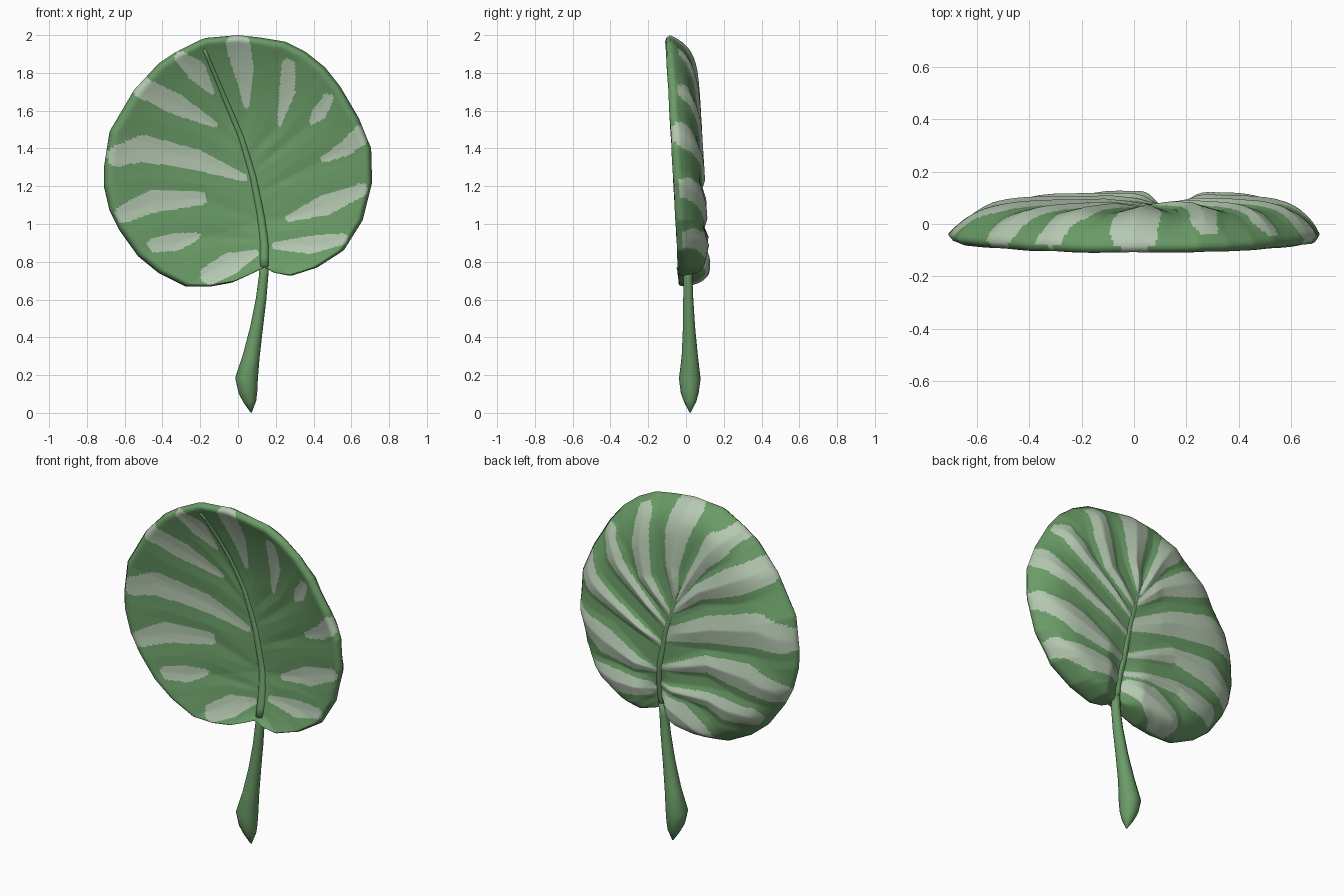
import bpy, bmesh, math
from mathutils import Vector as V

if "Cube" in bpy.data.objects:
    bpy.data.objects.remove(bpy.data.objects["Cube"])


def material(name, rgb):
    m = bpy.data.materials.new(name)
    m.diffuse_color = (*rgb, 1)
    m.use_nodes = True
    m.node_tree.nodes["Principled BSDF"].inputs["Base Color"].default_value = m.diffuse_color
    return m


GREEN = material("leaf green", (0.145, 0.33, 0.135))
PALE = material("pale stripe", (0.46, 0.58, 0.44))


def along(pts, u):
    """Point at fraction u of the length of a polyline."""
    d = [(pts[i + 1] - pts[i]).length for i in range(len(pts) - 1)]
    r = max(0, min(1, u)) * sum(d)
    for i, l in enumerate(d):
        if r <= l or i == len(d) - 1:
            return pts[i].lerp(pts[i + 1], min(1, r / l))
        r -= l


def pts(flat):
    return [V(p) for p in flat]


# outline halves from the notch to the tip, and midrib, all as (x, z)
LEFT = pts([(.14, .77), (.08, .74), (-.03, .69), (-.15, .668), (-.28, .67), (-.42, .74),
            (-.53, .83), (-.63, .97), (-.68, 1.07), (-.71, 1.2), (-.71, 1.3), (-.68, 1.49),
            (-.55, 1.71), (-.42, 1.85), (-.33, 1.91), (-.2, 1.975)])
RIGHT = pts([(.14, .77), (.19, .742), (.28, .725), (.42, .77), (.56, .86), (.66, 1.02),
             (.71, 1.22), (.705, 1.4), (.64, 1.56), (.54, 1.73), (.46, 1.83), (.36, 1.91),
             (.25, 1.965), (.12, 1.987), (0, 2.0), (-.17, 1.985), (-.2, 1.975)])
RIB = pts([(.14, .77), (.14, .9), (.12, 1.05), (.08, 1.25), (.02, 1.45), (0, 1.5)])

# stripes: centre line from rim inward as (x, z, half width), then root on the midrib
STRIPES = [
    ([(.0, 1.95, .065), (.03, 1.82, .055), (.045, 1.63, .015)], (.02, 1.45)),
    ([(.265, 1.84, .035), (.26, 1.7, .042), (.22, 1.53, .012)], (.06, 1.36)),
    ([(.475, 1.66, .03), (.43, 1.59, .04), (.39, 1.54, .015)], (.08, 1.28)),
    ([(.65, 1.47, .05), (.57, 1.4, .04), (.46, 1.345, .02)], (.1, 1.16)),
    ([(.65, 1.18, .035), (.46, 1.1, .055), (.27, 1.03, .018)], (.14, 1.0)),
    ([(.55, .92, .03), (.38, .89, .048), (.2, .885, .02)], (.15, .88)),
    ([(-.30, 1.88, .035), (-.22, 1.81, .055), (-.14, 1.7, .015)], (0, 1.46)),
    ([(-.50, 1.72, .055), (-.32, 1.63, .055), (-.13, 1.53, .018)], (.03, 1.38)),
    ([(-.64, 1.36, .055), (-.5, 1.4, .07), (-.22, 1.34, .055), (.03, 1.245, .02)], (.08, 1.2)),
    ([(-.61, 1.05, .045), (-.45, 1.12, .06), (-.2, 1.135, .035)], (.1, 1.03)),
    ([(-.44, .89, .04), (-.32, .905, .045), (-.22, .935, .02)], (.12, .92)),
    ([(-.15, .73, .05), (-.04, .79, .06), (.09, .845, .02)], (.13, .84)),
]


def back_stripe(line, root):
    """Wider stripe on the back: runs on towards the rim and the midrib."""
    a, b = V(line[0][:2]), V(line[1][:2])
    out = a + (a - b).normalized() * .03
    wide = [(x, z, max(w * 1.4, .043)) for x, z, w in line]
    return [(*out, .055)] + wide + [(*root, .014)]


FRONT_LINES = [s[0] for s in STRIPES]
BACK_LINES = [back_stripe(*s) for s in STRIPES]


def nearest(x, z, lines):
    """Smallest distance to a stripe centre line, in units of its half width."""
    best = 9
    for line in lines:
        for (ax, az, aw), (bx, bz, bw) in zip(line, line[1:]):
            dx, dz = bx - ax, bz - az
            k = ((x - ax) * dx + (z - az) * dz) / (dx * dx + dz * dz)
            k = max(0, min(1, k))
            d = math.hypot(x - ax - k * dx, z - az - k * dz) / (aw + k * (bw - aw))
            best = min(best, d)
    return best


def rib_y(z):
    return .01 + .05 * min(1, (z - .77) / .25) if z < 1.3 else .06 - .06 * (z - 1.3)


def blade_point(edge, u, s, side):
    """Skin of the blade, s from midrib to rim: shallow dish in front, puffed behind."""
    root, rim = along(RIB, u), along(edge, u)
    p = root.lerp(rim, s)
    reach = (rim - root).length
    base = rib_y(root.y)
    lip = -.045 - .06 * (p.y - .67)
    thin = min(1, reach / .25)
    end = lip + .04 * thin
    if side < 0:
        y = base - .012 + (lip - base + .012) * s ** 1.5
        e = max(0, (s - .94) / .06) ** 2
        y += (end - y) * e
    else:
        k = min(1, s * reach / .14)
        k = k * k * (3 - 2 * k)
        y = base + .012 + (lip + .155 - base - .012) * k * thin
        y += (end - y) * s ** 8
    return V((p.x, y, p.y))


def make_object(name, bm, mats):
    bmesh.ops.recalc_face_normals(bm, faces=bm.faces)
    me = bpy.data.meshes.new(name)
    bm.to_mesh(me)
    bm.free()
    for m in mats:
        me.materials.append(m)
    for p in me.polygons:
        p.use_smooth = True
    ob = bpy.data.objects.new(name, me)
    bpy.context.collection.objects.link(ob)
    return ob


# blade: front and back skins joined along the rim, striped by distance rule
N, M = 220, 44
bm = bmesh.new()
columns = [(LEFT, i / N) for i in range(N + 1)] + [(RIGHT, i / N) for i in range(N - 1, -1, -1)]
for side, lines in ((-1, FRONT_LINES), (1, BACK_LINES)):
    grid = []
    for edge, u in columns:
        col = []
        for j in range(M + 1):
            s = j / M
            p = blade_point(edge, u, s, side)
            fade = math.sqrt(max(0, 1 - s ** 6))
            bump = max(0, 1 - nearest(p.x, p.z, BACK_LINES) / 1.6) * min(1, s * 4)
            p.y += bump * fade * (.025 if side > 0 else .006)
            col.append(bm.verts.new(p))
        grid.append(col)
    for a, b in zip(grid, grid[1:]):
        for j in range(M):
            f = bm.faces.new((a[j], a[j + 1], b[j + 1], b[j]))
            c = f.calc_center_median()
            f.material_index = int(nearest(c.x, c.z, lines) < 1)
bmesh.ops.remove_doubles(bm, verts=bm.verts, dist=.0004)
make_object("leaf_blade", bm, [GREEN, PALE])


# stalk and midrib: tapered tubes
def tube(name, path, sides=10):
    bm = bmesh.new()
    rings = []
    for i, (c, r) in enumerate(path):
        t = (path[min(i + 1, len(path) - 1)][0] - path[max(i - 1, 0)][0]).normalized()
        e1 = t.cross(V((0, 1, 0))).normalized()
        e2 = t.cross(e1)
        rings.append([bm.verts.new(c + r * (math.cos(a) * e1 + math.sin(a) * e2))
                      for a in (k * math.tau / sides for k in range(sides))])
    for a, b in zip(rings, rings[1:]):
        for k in range(sides):
            n = (k + 1) % sides
            bm.faces.new((a[k], a[n], b[n], b[k]))
    bm.faces.new(rings[0])
    bm.faces.new(rings[-1])
    return make_object(name, bm, [GREEN])


tube("stalk", [(V(p[:3]), p[3]) for p in (
    (.07, .022, .003, .004), (.063, .022, .06, .034), (.053, .02, .11, .05), (.045, .02, .18, .06),
    (.07, .02, .3, .045), (.098, .016, .45, .034), (.122, .012, .6, .028),
    (.135, .01, .72, .025), (.14, .015, .8, .024))])

rib = [blade_point(LEFT, i / 14, 0, -1) + V((0, .01, 0)) for i in range(15)]
rib += [blade_point(LEFT, 1, s / 10, -1) + V((0, .006, 0)) for s in range(1, 10)]
tube("midrib", [(p, .026 - .016 * i / (len(rib) - 1)) for i, p in enumerate(rib)])
